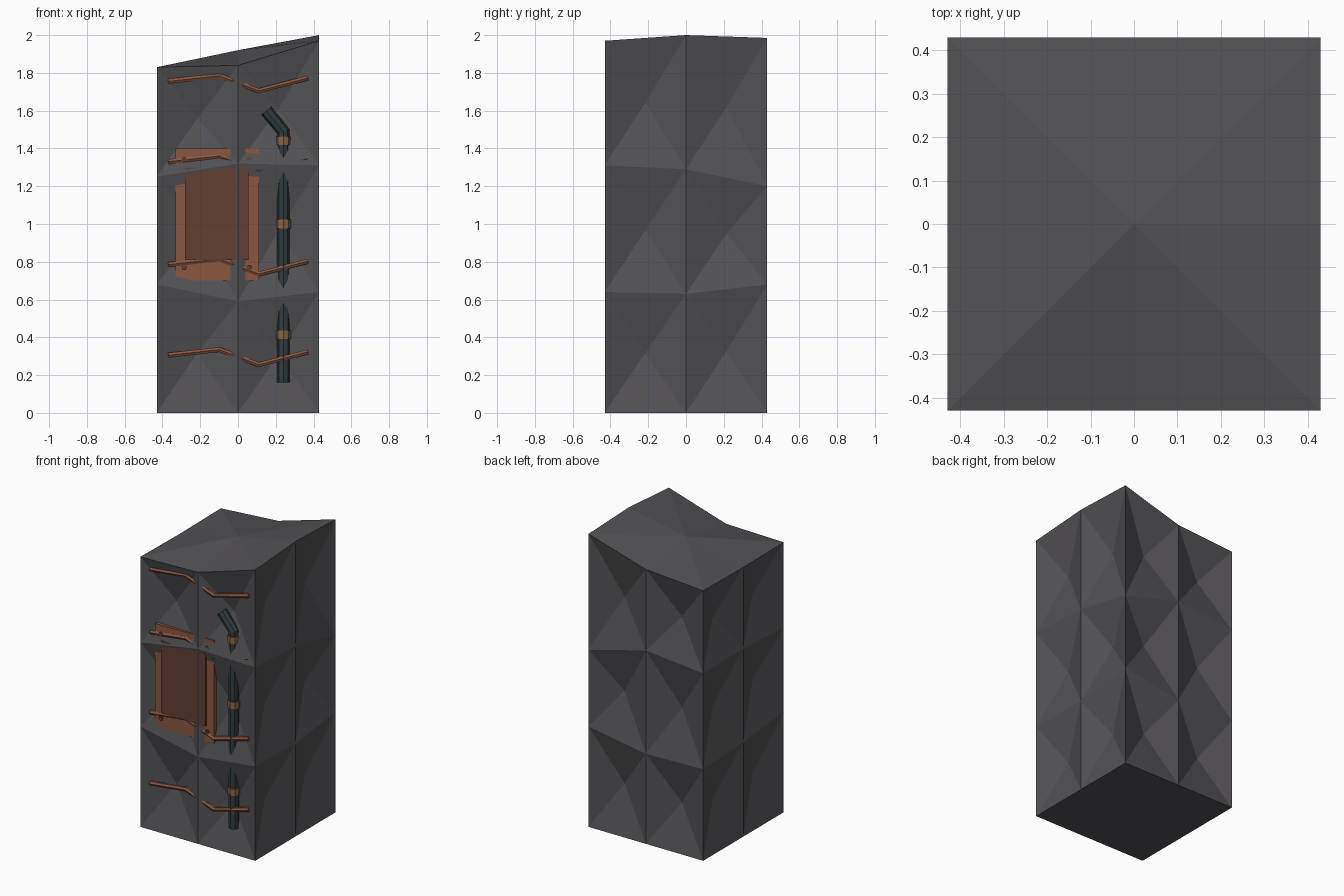
import bpy, bmesh
from mathutils import Vector

if "Cube" in bpy.data.objects:
    bpy.data.objects.remove(bpy.data.objects["Cube"])

HALF = 0.43      # half width of the pillar
RECESS = 0.08    # how far each facet centre sinks into the stone


def material(name, rgb):
    m = bpy.data.materials.new(name)
    m.diffuse_color = (*rgb, 1)
    m.use_nodes = True
    m.node_tree.nodes["Principled BSDF"].inputs["Base Color"].default_value = m.diffuse_color
    return m


STONE = material("dark_stone", (0.085, 0.082, 0.09))
COPPER = material("copper", (0.25, 0.095, 0.05))
BROWN = material("aged_copper", (0.125, 0.05, 0.032))
TEAL = material("dark_cable", (0.03, 0.045, 0.05))
BRASS = material("brass", (0.25, 0.125, 0.055))


def mesh_object(name, bm, mat):
    me = bpy.data.meshes.new(name)
    bm.to_mesh(me)
    bm.free()
    ob = bpy.data.objects.new(name, me)
    bpy.context.collection.objects.link(ob)
    me.materials.append(mat)
    return ob


def box(name, x, y, z, mat):
    bm = bmesh.new()
    bmesh.ops.create_cube(bm, size=1)
    for v in bm.verts:
        v.co = Vector([lo + (c + 0.5) * (hi - lo) for c, (lo, hi) in zip(v.co, (x, y, z))])
    return mesh_object(name, bm, mat)


def tube(name, points, radius, resolution, mat):
    cu = bpy.data.curves.new(name, 'CURVE')
    cu.dimensions = '3D'
    cu.bevel_depth = radius
    cu.bevel_resolution = resolution
    cu.use_fill_caps = True
    sp = cu.splines.new('POLY')
    sp.points.add(len(points) - 1)
    for p, co in zip(sp.points, points):
        p.co = (*co, 1)
    sp.use_smooth = False
    ob = bpy.data.objects.new(name, cu)
    bpy.context.collection.objects.link(ob)
    cu.materials.append(mat)
    bpy.ops.object.select_all(action='DESELECT')
    ob.select_set(True)
    bpy.context.view_layer.objects.active = ob
    bpy.ops.object.convert(target='MESH')
    return bpy.context.object


# Stone pillar: eight columns around the perimeter, each with its ring heights
columns = [
    (-1, -1, 0.68, 1.25, 1.83), (0, -1, 0.59, 1.32, 1.84),
    (1, -1, 0.64, 1.31, 1.97), (1, 0, 0.63, 1.29, 2.00),
    (1, 1, 0.68, 1.20, 1.985), (0, 1, 0.61, 1.31, 1.86),
    (-1, 1, 0.62, 1.27, 1.83), (-1, 0, 0.64, 1.275, 1.825),
]
bm = bmesh.new()
grid = [[bm.verts.new((x * HALF, y * HALF, z)) for z in (0, *heights)]
        for x, y, *heights in columns]
for i in range(8):
    a, b = grid[i], grid[(i + 1) % 8]
    edge = b[0].co - a[0].co
    inward = Vector((-edge.y, edge.x, 0)).normalized()
    for r in range(3):
        quad = [a[r], b[r], b[r + 1], a[r + 1]]
        mid = sum((v.co for v in quad), Vector()) / 4 + inward * RECESS
        c = bm.verts.new(mid)
        for k in range(4):
            bm.faces.new((quad[k], quad[(k + 1) % 4], c))
peak = bm.verts.new((0, 0, 1.92))
for i in range(8):
    bm.faces.new((grid[i][3], grid[(i + 1) % 8][3], peak))
bm.faces.new([col[0] for col in reversed(grid)])
bmesh.ops.recalc_face_normals(bm, faces=bm.faces)
mesh_object("stone_pillar", bm, STONE)

# Layered plates set into the front
box("back_plate", (-0.33, 0.11), (-0.415, -0.36), (0.70, 1.40), COPPER)
box("front_plate", (-0.28, 0.055), (-0.427, -0.40), (0.81, 1.30), BROWN)

# Studs at the plate corners
for i, (x, z) in enumerate([(-0.285, 0.77), (0.06, 0.77), (-0.285, 1.34), (0.06, 1.34)]):
    tube(f"plate_stud_{i}", [(x, -0.424, z), (x, -0.38, z)], 0.015, 1, BROWN)

# Bent pipes crossing the front
for i, z in enumerate((0.305, 0.785, 1.33, 1.755)):
    path = [(-0.37, 0), (-0.10, 0.03), (0.11, -0.05), (0.37, 0.018)]
    tube(f"cross_pipe_{i}", [(x, -0.408, z + dz) for x, dz in path], 0.015, 1, COPPER)

# Vertical cable with a bent upper end, and its collars
tube("cable", [(0.24, -0.387, 0.16), (0.24, -0.387, 1.49), (0.15, -0.387, 1.60)],
     0.034, 2, TEAL)
for i, z in enumerate((0.413, 1.0, 1.44)):
    tube(f"cable_collar_{i}", [(0.24, -0.387, z - 0.023), (0.24, -0.387, z + 0.023)],
         0.04, 2, BRASS)
